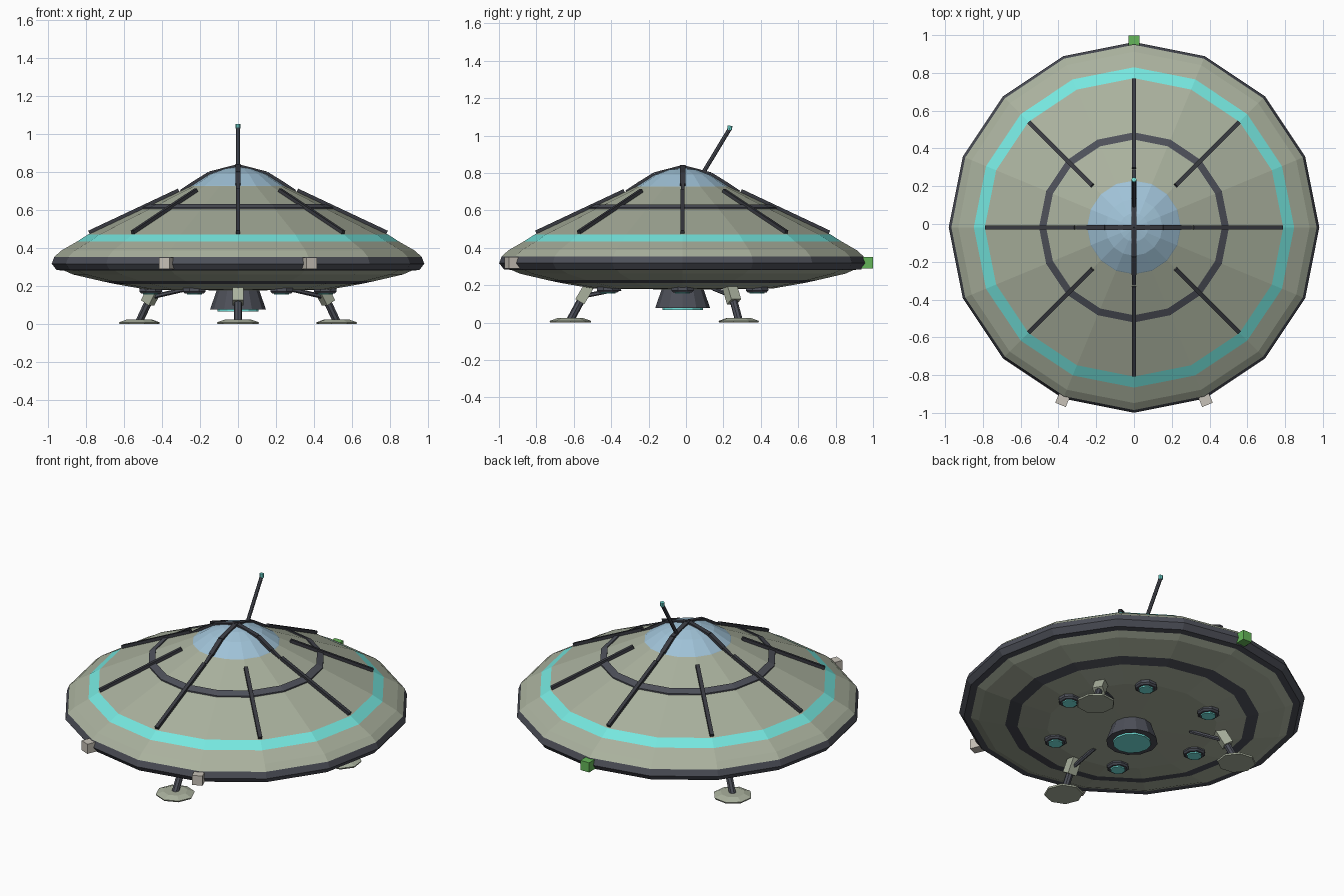
import bpy, bmesh, math
from mathutils import Vector, Matrix

if "Cube" in bpy.data.objects:
    bpy.data.objects.remove(bpy.data.objects["Cube"])

CY = -0.018  # saucer axis sits slightly forward of the centre


def mat(name, *c):
    m = bpy.data.materials.new(name)
    m.diffuse_color = (*c, 1)
    m.use_nodes = True
    m.node_tree.nodes["Principled BSDF"].inputs["Base Color"].default_value = m.diffuse_color
    return m


HULL = mat("hull_grey_green", 0.40, 0.44, 0.34)
DARK = mat("trim_charcoal", 0.075, 0.08, 0.10)
ROD = mat("rod_black", 0.04, 0.042, 0.052)
CYAN = mat("glow_cyan", 0.18, 0.80, 0.74)
GLASS = mat("dome_blue", 0.35, 0.54, 0.68)
CREAM = mat("lamp_cream", 0.58, 0.54, 0.48)
GREEN = mat("lamp_green", 0.13, 0.47, 0.10)


def finish(name, bm, mats):
    bmesh.ops.recalc_face_normals(bm, faces=bm.faces)
    me = bpy.data.meshes.new(name)
    bm.to_mesh(me)
    bm.free()
    for m in mats:
        me.materials.append(m)
    ob = bpy.data.objects.new(name, me)
    bpy.context.collection.objects.link(ob)
    return ob


def lathe(name, profile, bands, n=16, centre=(0, CY), closed=False, phase=0.0):
    """Spin (r, z) points about a vertical axis; bands gives a material per strip."""
    bm = bmesh.new()
    mats = list(dict.fromkeys(bands))
    rings = []
    for r, z in profile:
        if r == 0:
            rings.append([bm.verts.new((centre[0], centre[1], z))] * n)
        else:
            rings.append([bm.verts.new((centre[0] + r * math.cos(phase + math.tau * i / n),
                                        centre[1] + r * math.sin(phase + math.tau * i / n), z))
                          for i in range(n)])
    pairs = list(zip(rings, rings[1:]))
    if closed:
        pairs.append((rings[-1], rings[0]))
    for (a, b), m in zip(pairs, bands):
        for i in range(n):
            j = (i + 1) % n
            f = bm.faces.new(list(dict.fromkeys((a[i], a[j], b[j], b[i]))))
            f.material_index = mats.index(m)
    return finish(name, bm, mats)


def polar(r, z, deg):
    a = math.radians(deg)
    return Vector((r * math.cos(a), CY + r * math.sin(a), z))


def bar(name, p, q, w, h, m, sides=4):
    """Straight bar from p to q, square (w wide, h deep) or round."""
    bm = bmesh.new()
    d = q - p
    x = d.cross(Vector((0, 0, 1))).normalized()
    rot = Matrix((x, d.normalized().cross(x), d.normalized())).transposed().to_4x4()
    k = 1 / math.sqrt(2) if sides == 4 else 0.5
    bmesh.ops.create_cone(bm, cap_ends=True, segments=sides, radius1=k, radius2=k, depth=1)
    if sides == 4:
        v = bm.verts[:][0].co
        if abs(v.x) < 0.1 or abs(v.y) < 0.1:
            bmesh.ops.rotate(bm, verts=bm.verts, matrix=Matrix.Rotation(math.pi / 4, 3, 'Z'))
    bmesh.ops.scale(bm, vec=(w, h, d.length), verts=bm.verts)
    bmesh.ops.transform(bm, matrix=Matrix.Translation((p + q) / 2) @ rot, verts=bm.verts)
    return finish(name, bm, [m])


# Saucer hull with rim, glowing band and dark underside band
lathe("saucer_hull",
      [(0, 0.177), (0.48, 0.182), (0.65, 0.212), (0.72, 0.227), (0.87, 0.262), (0.915, 0.282),
       (0.955, 0.285), (0.981, 0.318), (0.967, 0.355), (0.93, 0.388),
       (0.848, 0.435), (0.79, 0.472), (0.24, 0.731), (0, 0.731)],
      [HULL, HULL, DARK, HULL, HULL, DARK, DARK, DARK, HULL, HULL, CYAN, HULL, HULL])

# Dark ring around the upper hull
lathe("upper_ring", [(0.503, 0.600), (0.503, 0.615), (0.465, 0.633), (0.465, 0.615)],
      [DARK] * 4, closed=True)

# Glass dome
lathe("glass_dome", [(0.29, 0.69), (0.245, 0.730), (0.15, 0.791), (0.075, 0.818), (0, 0.830)],
      [GLASS] * 4)

# Four dome ribs crossing at the top
rib = [(0, 0.832), (0.15, 0.793), (0.245, 0.734), (0.30, 0.697)]
for k in range(4):
    for s, (a, b) in enumerate(zip(rib, rib[1:])):
        w = 0.028 if s < 2 else 0.02
        bar(f"dome_rib_{k}_{s}", polar(*a, 90 * k), polar(*b, 90 * k), w, 0.022, ROD)

# Eight rods lying along the hull
for k in range(8):
    bar(f"hull_rod_{k}", polar(0.312, 0.704, 45 * k), polar(0.784, 0.482, 45 * k),
        0.022, 0.022, ROD)

# Antenna leaning back, with a glowing tip
base, tip = Vector((0, 0.085, 0.79)), Vector((0, 0.233, 1.035))
bar("antenna", base, tip, 0.022, 0.022, DARK, 8)
bar("antenna_tip", tip - Vector((0, 0, 0.005)), tip + Vector((0, 0.002, 0.018)),
    0.026, 0.026, CYAN, 8)

# Rim lamps: two cream in front, one green behind
for name, deg, m in (("front_lamp_left", -112.5, CREAM), ("front_lamp_right", -67.5, CREAM),
                     ("rear_lamp", 90, GREEN)):
    bar(name, polar(0.955, 0.32, deg), polar(1.017, 0.32, deg), 0.06, 0.06, m)

# Central engine nozzle with glowing disc
lathe("engine_nozzle", [(0, 0.19), (0.108, 0.19), (0.147, 0.078), (0, 0.078)], [DARK] * 3, 12)
lathe("engine_glow", [(0, 0.085), (0.108, 0.085), (0.108, 0.068), (0, 0.068)], [CYAN] * 3, 12)

# Six small thrusters
for k in range(6):
    c = polar(0.46, 0, 60 * k)[:2]
    lathe(f"thruster_{k}", [(0, 0.2), (0.062, 0.2), (0.065, 0.172), (0.055, 0.162), (0, 0.162)],
          [DARK] * 4, 8, c, phase=math.pi / 8)
    lathe(f"thruster_glow_{k}", [(0, 0.165), (0.043, 0.165), (0.043, 0.155), (0, 0.155)],
          [CYAN] * 3, 8, c, phase=math.pi / 8)

# Three landing legs with braces and foot pads
for k, deg in enumerate((-90, 30, 150)):
    bar(f"leg_upper_{k}", polar(0.495, 0.205, deg), polar(0.55, 0.112, deg), 0.06, 0.055, HULL)
    bar(f"leg_lower_{k}", polar(0.535, 0.135, deg), polar(0.60, 0.015, deg), 0.042, 0.042, DARK, 8)
    bar(f"leg_brace_{k}", polar(0.33, 0.182, deg), polar(0.53, 0.142, deg), 0.024, 0.024, DARK, 6)
    lathe(f"foot_pad_{k}", [(0, 0), (0.108, 0), (0.112, 0.009), (0.07, 0.024), (0, 0.024)],
          [HULL] * 4, 8, polar(0.60, 0, deg)[:2], phase=math.radians(deg))
